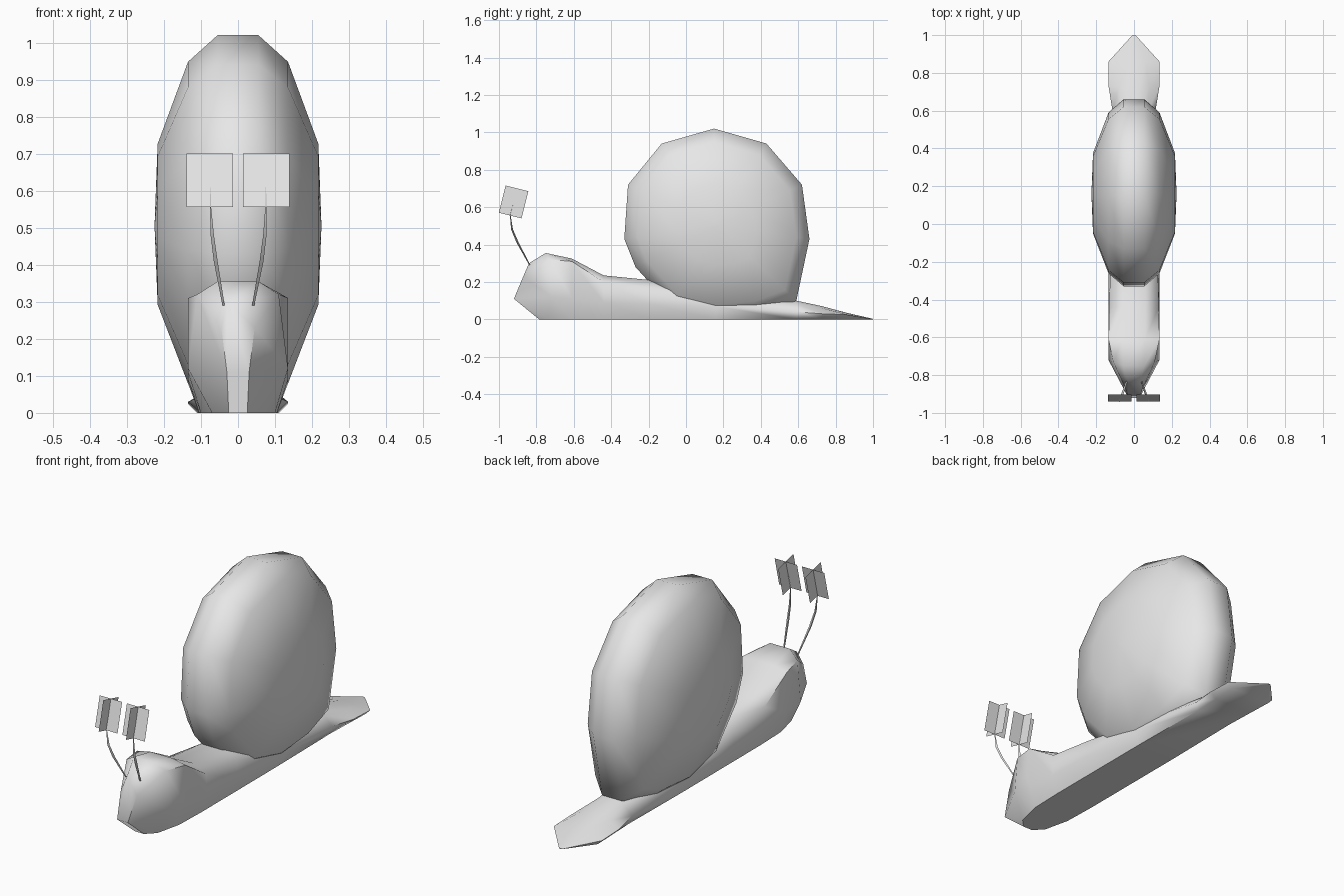
import bpy, bmesh, math
from mathutils import Vector, Matrix

old = bpy.data.objects.get("Cube")
if old:
    bpy.data.objects.remove(old, do_unlink=True)

grey = bpy.data.materials.new("plain grey")
grey.use_nodes = True
COLOUR = (0.8, 0.8, 0.8, 1)
grey.diffuse_color = COLOUR
for node in grey.node_tree.nodes:
    if node.type == 'BSDF_PRINCIPLED':
        node.inputs["Base Color"].default_value = COLOUR


def finish(bm, name, angle=60):
    """Turn a bmesh into a shaded, coloured object."""
    bmesh.ops.remove_doubles(bm, verts=bm.verts, dist=0.0005)
    bmesh.ops.recalc_face_normals(bm, faces=bm.faces)
    me = bpy.data.meshes.new(name)
    bm.to_mesh(me)
    bm.free()
    me.materials.append(grey)
    me.shade_smooth()
    me.set_sharp_from_angle(angle=math.radians(angle))
    obj = bpy.data.objects.new(name, me)
    bpy.context.collection.objects.link(obj)
    return obj


def loft(rings, name, angle=60):
    """Skin a row of equal-length rings and cap both ends."""
    bm = bmesh.new()
    rows = [[bm.verts.new(p) for p in ring] for ring in rings]
    n = len(rows[0])
    for a, b in zip(rows, rows[1:]):
        for i in range(n):
            j = (i + 1) % n
            bm.faces.new((a[i], a[j], b[j], b[i]))
    bm.faces.new(rows[0])
    bm.faces.new(rows[-1])
    return finish(bm, name, angle)


def section(half):
    """Mirror a half cross-section into a closed ring."""
    return half + [(-x, y, z) for x, y, z in reversed(half)]


def station(y, *points):
    return section([(x, y, z) for x, z in points])


# Body: head, neck, foot and tail
body_rings = [
    section([(0.03, -0.84, 0.30), (0.045, -0.87, 0.23),
             (0.03, -0.92, 0.11), (0.025, -0.785, 0.0)]),
    section([(0.055, -0.75, 0.355), (0.11, -0.73, 0.32),
             (0.135, -0.72, 0.12), (0.07, -0.74, 0.0)]),
    station(-0.61, (0.06, 0.325), (0.135, 0.31), (0.135, 0.11), (0.1, 0)),
    station(-0.44, (0.06, 0.235), (0.13, 0.2), (0.135, 0.09), (0.105, 0)),
    station(-0.19, (0.06, 0.21), (0.125, 0.17), (0.135, 0.08), (0.105, 0)),
    station(0.16, (0.05, 0.15), (0.11, 0.12), (0.13, 0.07), (0.105, 0)),
    station(0.59, (0.03, 0.10), (0.07, 0.085), (0.112, 0.04), (0.1, 0)),
    station(0.73, (0.03, 0.07), (0.08, 0.06), (0.135, 0.03), (0.105, 0)),
    station(0.86, (0.02, 0.035), (0.06, 0.033), (0.135, 0.025), (0.11, 0)),
    station(1.0, (0.004, 0.003), (0.006, 0.002), (0.008, 0.001), (0.006, 0)),
]
loft(body_rings, "body")

# Shell: faceted round outline, shrinking towards each side
outline = [(0.15, 1.02), (0.43, 0.94), (0.62, 0.72), (0.66, 0.43),
           (0.59, 0.10), (0.40, 0.03), (0.16, 0.01), (-0.08, 0.07),
           (-0.27, 0.28), (-0.33, 0.43), (-0.31, 0.72), (-0.13, 0.94)]
CY, CZ = 0.16, 0.505
half = [(0.225, 0.02), (0.217, 0.43), (0.135, 0.86), (0.055, 1.0)]
levels = half + [(-x, s) for x, s in reversed(half)]
loft([[(x, CY + (y - CY) * s, CZ + (z - CZ) * s) for y, z in outline]
      for x, s in levels], "shell")

# Eye stalks and crossed-plate eyes
stalk_path = [(0.04, -0.835, 0.29, 0.004), (0.062, -0.90, 0.41, 0.007),
              (0.071, -0.93, 0.48, 0.006), (0.075, -0.94, 0.56, 0.002),
              (0.075, -0.92, 0.63, 0.001)]
tilt = Matrix.Rotation(math.radians(-14), 4, 'X')
for side, label in ((1, "left"), (-1, "right")):
    rings = []
    for x, y, z, r in stalk_path:
        rings.append([(side * x + r * math.cos(k * math.tau / 3),
                       y + r * math.sin(k * math.tau / 3), z)
                      for k in range(3)])
    loft(rings, label + "_eye_stalk")

    bm = bmesh.new()
    place = Matrix.Translation((side * 0.076, -0.922, 0.628)) @ tilt
    for turn in (0, 90):
        spin = Matrix.Rotation(math.radians(turn), 4, 'Z')
        corners = [(-1, -1), (1, -1), (1, 1), (-1, 1)]
        bm.faces.new([bm.verts.new(place @ spin @ Vector((u * 0.0625, 0, v * 0.075)))
                      for u, v in corners])
    finish(bm, label + "_eye")
